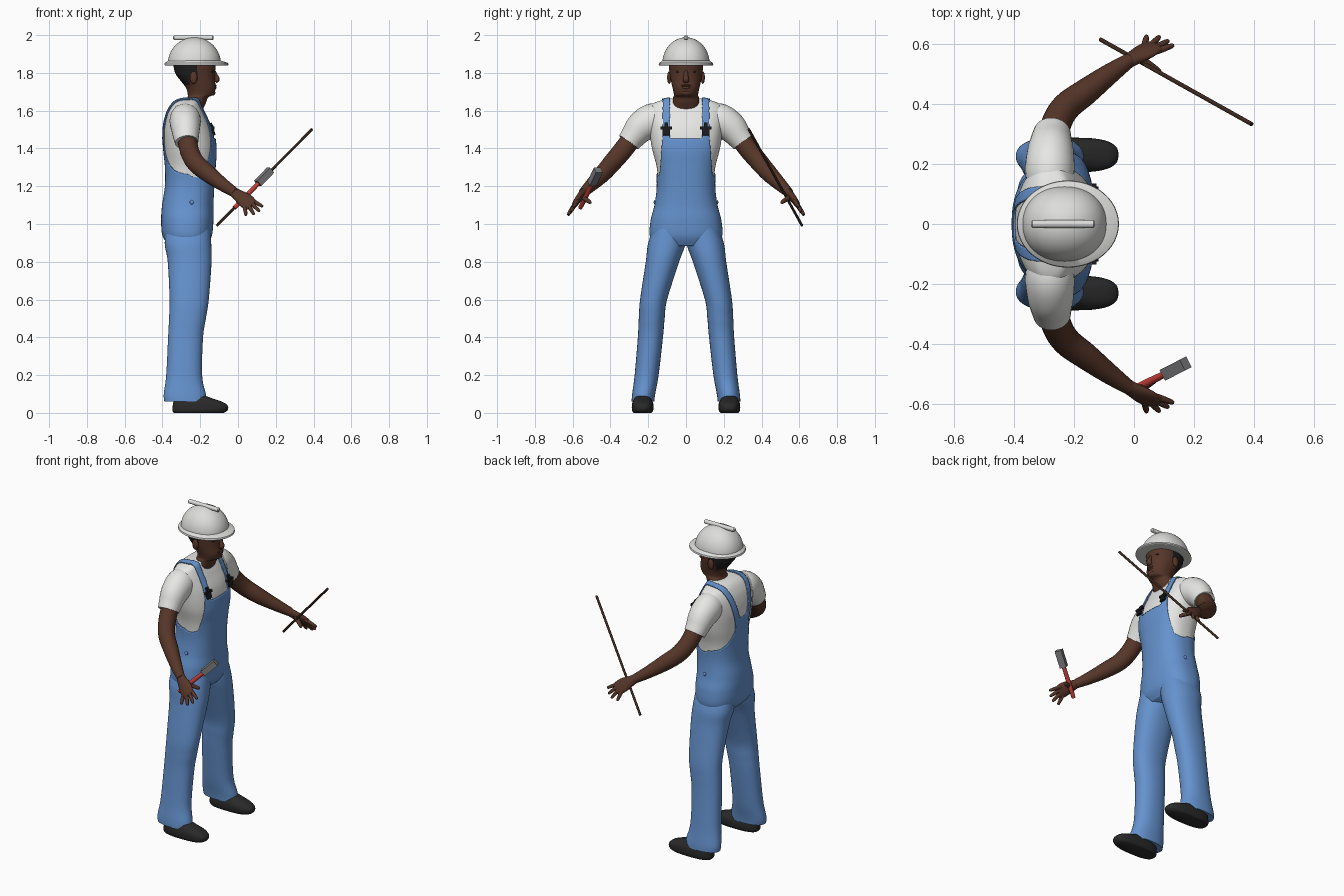
import bpy, bmesh, math
from mathutils import Vector

if "Cube" in bpy.data.objects:
    bpy.data.objects.remove(bpy.data.objects["Cube"], do_unlink=True)


def material(name, *rgb):
    m = bpy.data.materials.new(name)
    m.use_nodes = True
    m.diffuse_color = (*rgb, 1)
    m.node_tree.nodes["Principled BSDF"].inputs["Base Color"].default_value = (*rgb, 1)
    return m


SKIN = material("brown skin", .095, .037, .022)
HAIR = material("dark hair", .014, .013, .013)
SHIRT = material("white cotton", .82, .82, .8)
DENIM = material("blue denim", .13, .29, .62)
HELMET = material("white plastic", .72, .72, .71)
LEATHER = material("black leather", .022, .022, .022)
RED = material("red grip", .55, .05, .04)
STEEL = material("grey steel", .2, .2, .21)
WOOD = material("dark wood", .045, .022, .014)
BUCKLE = material("black buckle", .01, .01, .012)


def smooth_rows(rows, steps):
    """Spline through rows of numbers."""
    out = []
    for i in range(len(rows) - 1):
        p0, p1, p2, p3 = rows[max(i - 1, 0)], rows[i], rows[i + 1], rows[min(i + 2, len(rows) - 1)]
        for k in range(steps):
            t = k / steps
            out.append([b + .5 * t * (c - a + t * (2 * a - 5 * b + 4 * c - d + t * (3 * (b - c) + d - a)))
                        for a, b, c, d in zip(p0, p1, p2, p3)])
    return out + [list(rows[-1])]


def finish(bm, name, *mats, angle=40):
    bmesh.ops.recalc_face_normals(bm, faces=bm.faces)
    mesh = bpy.data.meshes.new(name)
    bm.to_mesh(mesh)
    bm.free()
    for m in mats:
        mesh.materials.append(m)
    ob = bpy.data.objects.new(name, mesh)
    bpy.context.collection.objects.link(ob)
    bpy.ops.object.select_all(action='DESELECT')
    ob.select_set(True)
    bpy.context.view_layer.objects.active = ob
    bpy.ops.object.shade_smooth_by_angle(angle=math.radians(angle))
    return ob


def skin_rings(rings):
    bm = bmesh.new()
    loops = [[bm.verts.new(p) for p in ring] for ring in rings]
    n = len(loops[0])
    for a, b in zip(loops, loops[1:]):
        for i in range(n):
            bm.faces.new((a[i], a[(i + 1) % n], b[(i + 1) % n], b[i]))
    bm.faces.new(loops[0])
    bm.faces.new(loops[-1])
    bmesh.ops.recalc_face_normals(bm, faces=bm.faces)
    return bm


def stack(rows, n=40, power=2.0, steps=6):
    """Loft of level rounded sections: z, back x, front x, low y, high y."""
    def wave(v):
        return math.copysign(abs(v) ** (2 / power), v)
    rings = []
    for z, x0, x1, y0, y1 in smooth_rows(rows, steps):
        rings.append([((x0 + x1) / 2 + (x1 - x0) / 2 * wave(math.cos(a)),
                       (y0 + y1) / 2 + (y1 - y0) / 2 * wave(math.sin(a)), z)
                      for a in (math.tau * i / n for i in range(n))])
    return skin_rings(rings)


def limb(rows, side=1, n=20, steps=5, across=(0, 0, 1)):
    """Tube along a path: x, y, z, radius across, radius through."""
    rows = smooth_rows(rows, steps)
    pts = [Vector(r[:3]) for r in rows]
    rings = []
    for i, (p, r) in enumerate(zip(pts, rows)):
        t = (pts[min(i + 1, len(pts) - 1)] - pts[max(i - 1, 0)]).normalized()
        u = Vector(across)
        u = (u - t * u.dot(t)).normalized()
        v = t.cross(u)
        ring = [p + u * r[3] * math.cos(a) + v * r[4] * math.sin(a)
                for a in (math.tau * k / n for k in range(n))]
        rings.append([(q.x, q.y * side, q.z) for q in ring])
    return skin_rings(rings)


def block(name, start, end, width, depth, mat):
    """Box running from start to end."""
    bm = bmesh.new()
    bmesh.ops.create_cube(bm, size=1)
    a, b = Vector(start), Vector(end)
    rot = (b - a).to_track_quat('Z', 'Y')
    for v in bm.verts:
        v.co = (a + b) / 2 + rot @ Vector((v.co.x * width, v.co.y * depth, v.co.z * (b - a).length))
    return finish(bm, name, mat, angle=20)


def blob(name, centre, size, mat):
    bm = bmesh.new()
    bmesh.ops.create_uvsphere(bm, u_segments=20, v_segments=12, radius=1)
    for v in bm.verts:
        v.co = Vector(centre) + Vector(c * s for c, s in zip(v.co, size))
    return finish(bm, name, mat)


# Trunk: one form shared by the shirt and the overalls
TRUNK = [(z, x0, x1, -w, w) for z, x0, x1, w in (
    (.89, -.36, -.17, .16), (.94, -.393, -.145, .185), (1.02, -.4, -.137, .18), (1.1, -.395, -.137, .16),
    (1.2, -.38, -.132, .148), (1.3, -.38, -.125, .155), (1.4, -.39, -.12, .18), (1.5, -.395, -.135, .195),
    (1.58, -.38, -.17, .205), (1.63, -.355, -.195, .185), (1.655, -.33, -.2, .13), (1.665, -.305, -.195, .078))]


def in_overalls(p):
    y, z = abs(p.y), p.z
    if p.x > -.255:
        panel = z < 1.45 and y < .125 + .08 * (1.45 - z) + 30 * max(0, 1.27 - z) ** 2
        strap = z > 1.4 and abs(y - .105) < .018
    else:
        panel = z < 1.455 and y < .06 + 4 * max(0, 1.42 - z) ** 2
        strap = z > 1.4 and abs(y - .045 - .26 * (z - 1.42)) < .019
    return z < 1.21 or panel or strap


bm = stack(TRUNK, 120, 2.4, 10)
bmesh.ops.delete(bm, geom=[v for v in bm.verts if v.co.z < 1.15], context='VERTS')
finish(bm, "shirt_body", SHIRT, angle=60)

bm = stack(TRUNK, 200, 2.4, 14)
bm.normal_update()
for v, normal in [(v, v.normal.copy()) for v in bm.verts]:
    v.co += normal * .007
bmesh.ops.delete(bm, geom=[f for f in bm.faces if not in_overalls(f.calc_center_median())
                           or (len(f.verts) > 4 and f.calc_center_median().z > 1)], context='FACES')
# Even out the cut edge of the bib and straps
for _ in range(6):
    moved = {}
    for v in bm.verts:
        near = [e.other_vert(v).co for e in v.link_edges if e.is_boundary]
        if len(near) == 2:
            moved[v] = (v.co * 2 + near[0] + near[1]) / 4
    for v, co in moved.items():
        v.co = co
bib = finish(bm, "overalls_bib", DENIM, angle=60)
thick = bib.modifiers.new("cloth", 'SOLIDIFY')
thick.thickness = .006

# Head and neck, with hair at the back
HEAD = [(z, x0, x1, -w, w) for z, x0, x1, w in (
    (1.6, -.31, -.19, .08), (1.64, -.285, -.17, .073), (1.67, -.268, -.158, .068), (1.685, -.266, -.13, .064),
    (1.72, -.275, -.118, .071), (1.76, -.305, -.122, .08), (1.8, -.333, -.122, .087), (1.85, -.34, -.12, .09),
    (1.9, -.32, -.15, .07))]
bm = stack(HEAD, 64, 2.2, 8)
for f in bm.faces:
    c = f.calc_center_median()
    f.material_index = int(c.z > 1.735 and (c.x < -.255 or (c.z > 1.79 and c.x < -.215)))
finish(bm, "head", SKIN, HAIR)
finish(limb([(-.128, 0, 1.81, .009, .009), (-.117, 0, 1.785, .011, .012), (-.112, 0, 1.765, .015, .017),
             (-.122, 0, 1.752, .008, .014)], across=(1, 0, 0)), "nose", SKIN)
blob("upper_lip", (-.122, 0, 1.733), (.009, .026, .006), SKIN)
blob("lower_lip", (-.122, 0, 1.722), (.009, .022, .007), SKIN)
blob("chin", (-.138, 0, 1.695), (.018, .032, .016), SKIN)

# Hard hat: dome, brim and crest
dome = [(1.85 + .138 * math.sin(a), -.231 - .14 * math.cos(a), -.231 + .14 * math.cos(a),
         -.125 * math.cos(a), .125 * math.cos(a)) for a in (math.pi / 2 * i / 12.2 for i in range(13))]
finish(stack(dome, 48, 2.15, 2), "helmet_dome", HELMET)
brim = [(1.839, -.385, -.055, -.14, .14), (1.842, -.39, -.05, -.145, .145),
        (1.852, -.388, -.052, -.143, .143), (1.866, -.368, -.092, -.124, .124)]
finish(stack(brim, 48, 2, 1), "helmet_brim", HELMET, angle=30)
finish(limb([(-.343, 0, 1.986, .007, .007), (-.338, 0, 1.986, .013, .013), (-.135, 0, 1.986, .013, .013),
             (-.13, 0, 1.986, .007, .007)], steps=1), "helmet_crest", HELMET)

LEG = [(1.0, -.375, -.15, .01, .165), (.9, -.388, -.142, .003, .2), (.8, -.372, -.14, .036, .213),
       (.6, -.362, -.155, .1, .243), (.5, -.365, -.17, .113, .25), (.4, -.37, -.185, .122, .255),
       (.2, -.38, -.19, .145, .272), (.1, -.393, -.17, .163, .285), (.06, -.39, -.165, .168, .288)]
SHOE = [(0, -.34, -.075, .182, .278), (.012, -.347, -.056, .174, .286), (.035, -.346, -.053, .172, .287),
        (.055, -.343, -.075, .175, .284), (.075, -.338, -.13, .185, .275), (.1, -.33, -.2, .195, .262)]
SLEEVE = [(-.28, .1, 1.555, .07, .065), (-.28, .17, 1.55, .09, .082), (-.278, .235, 1.515, .083, .078),
          (-.275, .28, 1.463, .068, .068), (-.272, .303, 1.432, .062, .062)]
ARM = [(-.272, .27, 1.475, .052, .052), (-.258, .335, 1.39, .052, .05), (-.225, .39, 1.325, .05, .048),
       (-.16, .44, 1.268, .046, .044), (-.08, .5, 1.208, .035, .034), (-.015, .545, 1.165, .026, .024)]
PALM = [(-.03, .535, 1.175, .024, .022), (.0, .553, 1.153, .032, .021), (.035, .573, 1.128, .042, .018),
        (.062, .59, 1.105, .04, .013), (.072, .596, 1.097, .03, .008)]
ACROSS = (-.1, .02, -.055)
# Knuckle and tip of each finger
FINGERS = {"index": ((.075, .575, 1.125), (.132, .595, 1.092)), "middle": ((.068, .585, 1.113), (.115, .61, 1.066)),
           "ring": ((.055, .592, 1.1), (.085, .624, 1.05)), "little": ((.035, .592, 1.095), (.042, .626, 1.045)),
           "thumb": ((.02, .55, 1.145), (.088, .505, 1.112))}

for side, label in ((1, "left"), (-1, "right")):
    def flip(rows):
        return [(z, x0, x1, *sorted((a * side, b * side))) for z, x0, x1, a, b in rows]

    # Legs and shoes
    finish(stack(flip(LEG), 40, 2.2), label + "_trouser_leg", DENIM, angle=60)
    finish(stack(flip(SHOE), 40, 2.7, 3), label + "_shoe", LEATHER, angle=50)

    # Arms and hands
    finish(limb(SLEEVE, side, 28), label + "_sleeve", SHIRT, angle=50)
    finish(limb(ARM, side, 24), label + "_arm", SKIN, angle=60)
    finish(limb(PALM, side, across=ACROSS), label + "_palm", SKIN, angle=60)
    for name, (a, b) in FINGERS.items():
        a, b = Vector(a), Vector(b)
        r = .0125 if name == "thumb" else .0105
        rows = [(*a.lerp(b, t), r * k, r * k) for t, k in ((-.3, 1), (.3, 1.05), (.8, .85), (.97, .6), (1, .2))]
        finish(limb(rows, side, 12, 3), f"{label}_{name}_finger", SKIN, angle=60)

    # Face details
    blob(label + "_ear", (-.235, .089 * side, 1.775), (.02, .011, .033), SKIN)
    blob(label + "_eye", (-.138, .034 * side, 1.79), (.006, .014, .005), HAIR)
    blob(label + "_eyebrow", (-.137, .036 * side, 1.806), (.008, .02, .004), HAIR)

    # Strap buckles and hip button
    y = .105 * side
    block(label + "_buckle_bar", (-.132, y - .03, 1.508), (-.132, y + .03, 1.508), .014, .014, BUCKLE)
    block(label + "_buckle_clasp", (-.124, y, 1.47), (-.134, y, 1.5), .038, .012, BUCKLE)
    block(label + "_buckle_top", (-.133, y, 1.512), (-.146, y, 1.535), .02, .012, BUCKLE)
    blob(label + "_hip_button", (-.245, .165 * side, 1.115), (.011, .006, .011), DENIM)

# Hammer in the right hand
finish(limb([(-.02, -.56, 1.085, .011, .011), (.03, -.535, 1.135, .013, .013), (.115, -.493, 1.222, .011, .011)],
            n=16), "hammer_handle", RED)
block("hammer_head", (.105, -.498, 1.215), (.172, -.464, 1.285), .04, .036, STEEL)

# Staff in the left hand
finish(limb([(-.112, .614, .992, .007, .007), (.392, .332, 1.502, .007, .007)], n=12, steps=1), "staff", WOOD)
